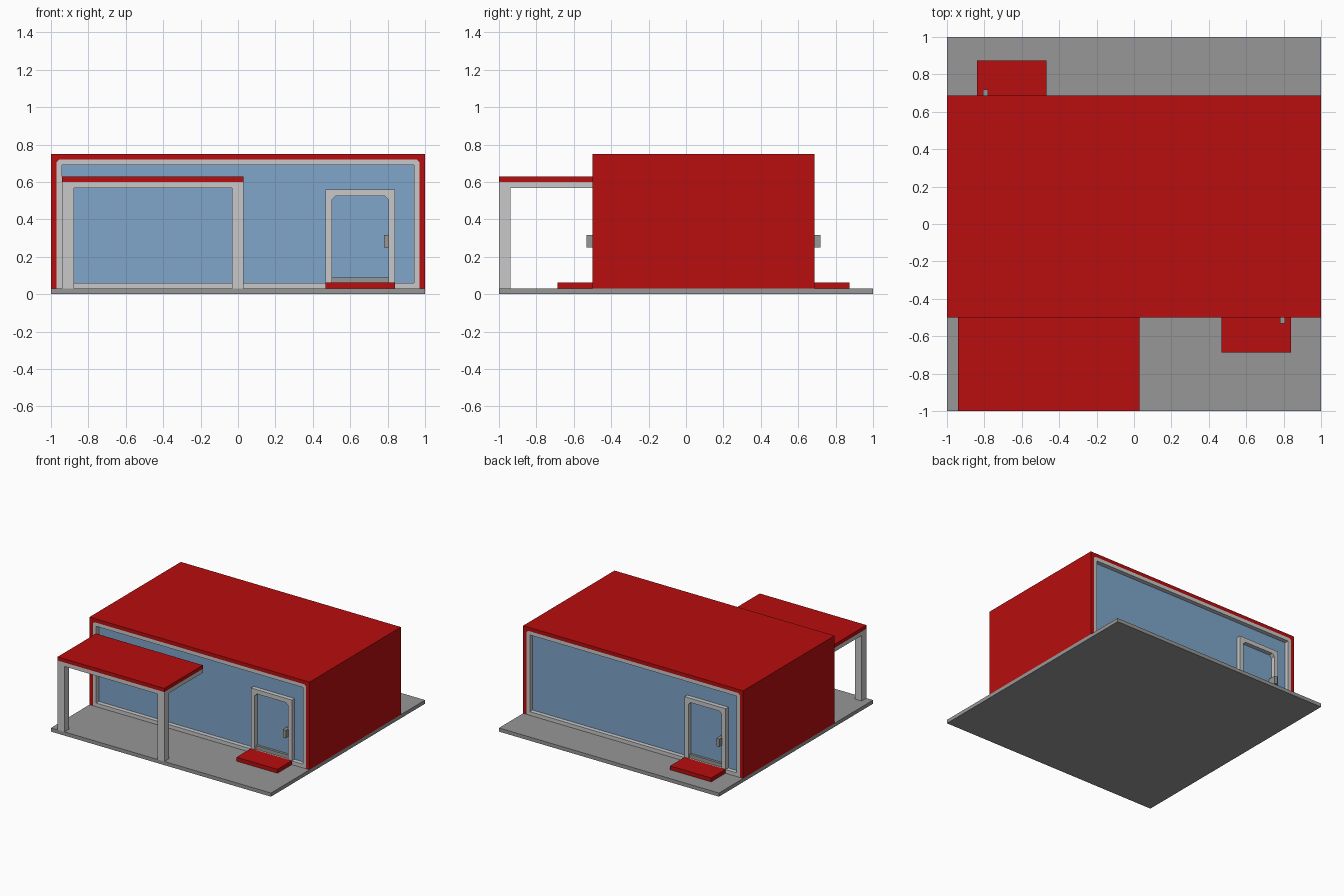
import bpy
import bmesh
from mathutils import Matrix

cube = bpy.data.objects.get("Cube")
if cube:
    bpy.data.objects.remove(cube)


def material(name, r, g, b):
    m = bpy.data.materials.new(name)
    m.use_nodes = True
    m.diffuse_color = (r, g, b, 1)
    m.node_tree.nodes["Principled BSDF"].inputs["Base Color"].default_value = (r, g, b, 1)
    return m


RED = material("red cladding", 0.48, 0.004, 0.004)
GREY = material("mid grey", 0.31, 0.31, 0.31)
LIGHT = material("light grey", 0.58, 0.58, 0.58)
GLASS = material("blue glass", 0.21, 0.38, 0.6)

FRONT, BACK, BASE = -0.5, 0.686, 0.03
MID = (FRONT + BACK) / 2
# Half turn about the middle of the building, for the rear wall
HALF_TURN = Matrix.Translation((0, MID, 0)) @ Matrix.Rotation(3.14159265, 4, "Z") @ Matrix.Translation((0, -MID, 0))


def extrude(name, profile, y0, y1, mat, turn=None):
    """Extrude an x-z outline from y0 to y1."""
    bm = bmesh.new()
    face = bm.faces.new([bm.verts.new((x, y0, z)) for x, z in profile])
    ext = bmesh.ops.extrude_face_region(bm, geom=[face])
    moved = [v for v in ext["geom"] if isinstance(v, bmesh.types.BMVert)]
    bmesh.ops.translate(bm, verts=moved, vec=(0, y1 - y0, 0))
    bmesh.ops.recalc_face_normals(bm, faces=bm.faces)
    if turn:
        bm.transform(turn)
    me = bpy.data.meshes.new(name)
    bm.to_mesh(me)
    bm.free()
    me.materials.append(mat)
    ob = bpy.data.objects.new(name, me)
    bpy.context.collection.objects.link(ob)
    return ob


def box(name, x, y, z, mat, turn=None):
    outline = [(x[0], z[0]), (x[0], z[1]), (x[1], z[1]), (x[1], z[0])]
    return extrude(name, outline, y[0], y[1], mat, turn)


def arch_line(x0, x1, z0, z1, cut):
    """Open outline up, across and down, with cut top corners."""
    if cut == 0:
        return [(x0, z0), (x0, z1), (x1, z1), (x1, z0)]
    return [(x0, z0), (x0, z1 - cut), (x0 + cut, z1), (x1 - cut, z1), (x1, z1 - cut), (x1, z0)]


def arch(name, x, z, thick, outer_cut, inner_cut, y, mat, turn=None):
    outer = arch_line(x[0], x[1], z[0], z[1], outer_cut)
    inner = arch_line(x[0] + thick, x[1] - thick, z[0], z[1] - thick, inner_cut)
    return extrude(name, outer + inner[::-1], y[0], y[1], mat, turn)


# Ground slab and red shell
box("ground_slab", (-1, 1), (-1, 1), (0, BASE), GREY)
arch("building_shell", (-1, 1), (BASE, 0.75), 0.03, 0, 0.015, (FRONT, BACK), RED)

# Glazed wall with door, the same on both ends
for side, turn in (("front", None), ("back", HALF_TURN)):
    glass_y = FRONT + 0.035
    frame_y = (FRONT, FRONT + 0.06)
    arch(side + "_window_frame", (-0.97, 0.97), (BASE, 0.72), 0.03, 0.015, 0, frame_y, LIGHT, turn)
    box(side + "_window_sill", (-0.94, 0.94), frame_y, (BASE, 0.06), LIGHT, turn)
    box(side + "_glass", (-0.94, 0.94), (glass_y, glass_y + 0.02), (0.06, 0.69), GLASS, turn)
    arch(side + "_door_frame", (0.467, 0.84), (0.06, 0.56), 0.035, 0, 0.02, (FRONT, glass_y), LIGHT, turn)
    box(side + "_door_rail", (0.502, 0.805), (FRONT + 0.015, glass_y), (0.06, 0.09), GREY, turn)
    box(side + "_door_handle", (0.78, 0.808), (FRONT - 0.033, glass_y), (0.25, 0.315), GREY, turn)
    box(side + "_door_step", (0.467, 0.84), (FRONT - 0.187, FRONT), (BASE, 0.062), RED, turn)

# Canopy on two posts
box("canopy_roof", (-0.94, 0.03), (-1, FRONT), (0.6, 0.63), RED)
box("canopy_ceiling", (-0.94, 0.03), (-1, FRONT), (0.568, 0.6), LIGHT)
for name, x in (("right_post", -0.94), ("left_post", -0.032)):
    box("canopy_" + name, (x, x + 0.062), (-1, -0.938), (BASE, 0.568), LIGHT)
